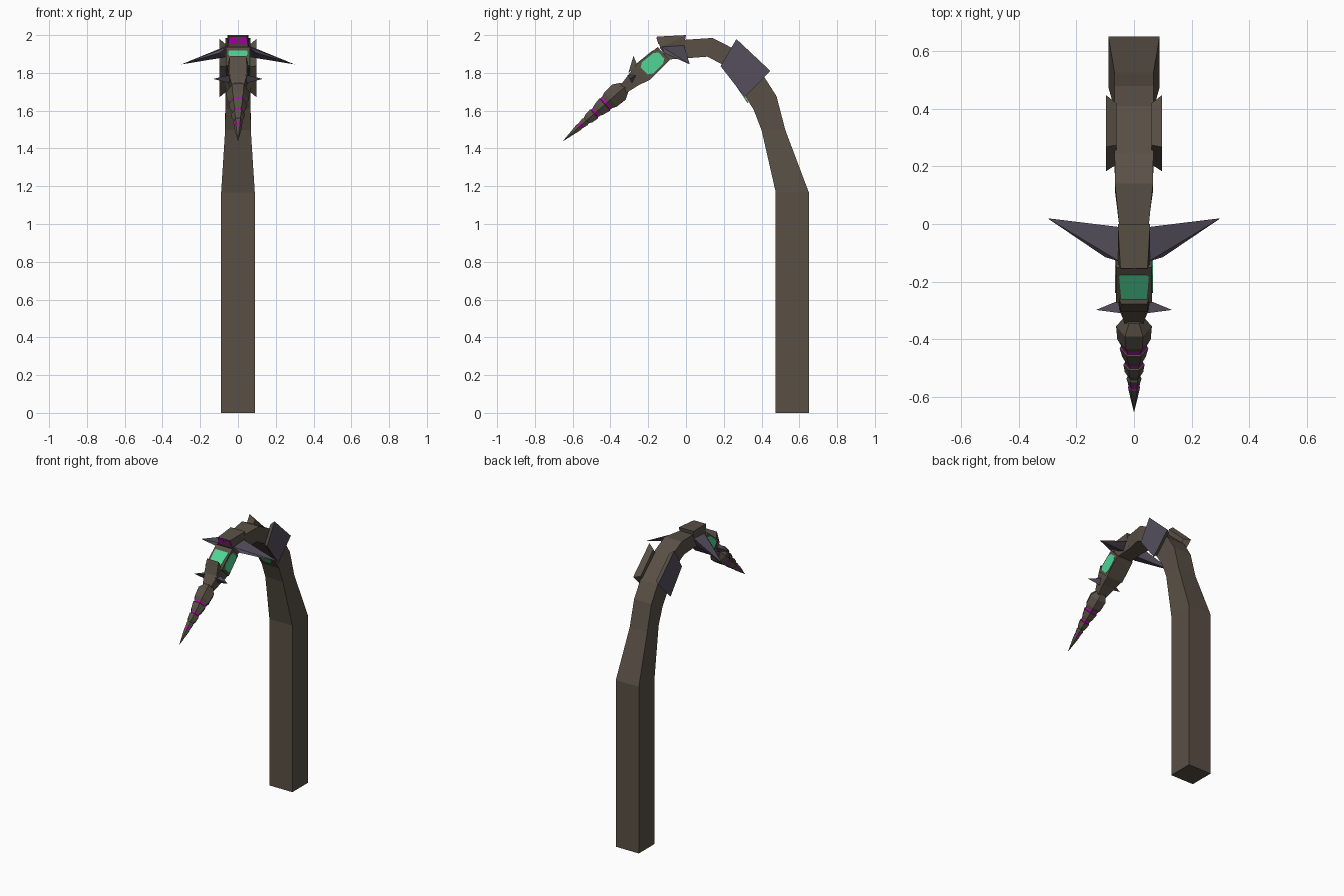
import bpy, bmesh, math
from mathutils import Vector

if "Cube" in bpy.data.objects:
    bpy.data.objects.remove(bpy.data.objects["Cube"])


def material(name, rgb):
    m = bpy.data.materials.new(name)
    m.diffuse_color = (*rgb, 1)
    m.use_nodes = True
    m.node_tree.nodes["Principled BSDF"].inputs["Base Color"].default_value = m.diffuse_color
    return m


BROWN = material("brown_hide", (0.10, 0.08, 0.06))
PURPLE = material("dusky_purple", (0.09, 0.078, 0.108))
GREEN = material("glow_green", (0.08, 0.66, 0.30))
MAGENTA = material("magenta", (0.52, 0.0, 0.52))


def loft(name, rings, mats, bands=None):
    """Skin rings of points; bands gives a material index per gap."""
    bm = bmesh.new()
    vr = [[bm.verts.new(p) for p in r] for r in rings]
    n = len(rings[0])
    for k in range(len(vr) - 1):
        for i in range(n):
            j = (i + 1) % n
            f = bm.faces.new((vr[k][i], vr[k][j], vr[k + 1][j], vr[k + 1][i]))
            f.material_index = bands[k] if bands else 0
    for k, r in ((-1, vr[0]), (len(vr) - 1, vr[-1])):
        f = bm.faces.new(r)
        f.material_index = bands[k] if bands and k >= 0 else 0
    return finish(name, bm, mats)


def finish(name, bm, mats):
    bmesh.ops.recalc_face_normals(bm, faces=bm.faces[:])
    me = bpy.data.meshes.new(name)
    bm.to_mesh(me)
    bm.free()
    for m in mats:
        me.materials.append(m)
    ob = bpy.data.objects.new(name, me)
    bpy.context.collection.objects.link(ob)
    return ob


def hull(name, points, mat):
    bm = bmesh.new()
    for p in points:
        bm.verts.new(p)
    bmesh.ops.convex_hull(bm, input=bm.verts[:])
    bmesh.ops.dissolve_limit(bm, angle_limit=0.01, verts=bm.verts[:], edges=bm.edges[:])
    return finish(name, bm, [mat])


def section(top, bottom, w):
    """Rectangular cross-section from two side-profile points."""
    return [(-w, *top), (w, *top), (w, *bottom), (-w, *bottom)]


def beam(name, stations):
    return loft(name, [section(*s) for s in stations], [BROWN])


def panel(name, corners, mat, chamfer=0.18, thick=0.006):
    """Thin plate with clipped corners lying on a quad."""
    c = [Vector(p) for p in corners]
    pts = []
    for i in range(4):
        pts.append(c[i].lerp(c[i - 1], chamfer))
        pts.append(c[i].lerp(c[(i + 1) % 4], chamfer))
    nrm = (c[1] - c[0]).cross(c[3] - c[0]).normalized() * thick / 2
    return loft(name, [[p - nrm for p in pts], [p + nrm for p in pts]], [mat])


# Tall post and curved neck
beam("curved_arm", [
    ((0.65, 0.0), (0.475, 0.0), 0.089),
    ((0.65, 1.168), (0.475, 1.168), 0.089),
    ((0.526, 1.497), (0.40, 1.497), 0.068),
    ((0.479, 1.677), (0.357, 1.608), 0.067),
    ((0.41, 1.785), (0.31, 1.68), 0.067),
    ((0.246, 1.931), (0.198, 1.841), 0.067),
    ((0.14, 1.985), (0.114, 1.886), 0.066),
    ((-0.008, 1.975), (0.008, 1.878), 0.051),
])
panel("underside_window", [(-0.04, 0.328, 1.642), (0.04, 0.328, 1.642),
                           (0.04, 0.265, 1.736), (-0.04, 0.265, 1.736)], GREEN)

# Head link, window box and snout
beam("head_link", [
    ((-0.005, 1.972), (0.005, 1.88), 0.05),
    ((-0.14, 1.935), (-0.095, 1.87), 0.055),
])
box = [(-0.15, 1.937), (-0.087, 1.868), (-0.193, 1.762), (-0.272, 1.838)]
beam("window_box", [(box[0], box[1], 0.063), (box[3], box[2], 0.063)])
beam("snout", [
    ((-0.258, 1.848), (-0.19, 1.764), 0.058),
    ((-0.305, 1.79), (-0.25, 1.735), 0.048),
    ((-0.345, 1.737), (-0.315, 1.695), 0.032),
])
hull("brow_ridge", [(s * w, y, z) for s in (-1, 1) for w, y, z in
                    ((0.045, -0.278, 1.89), (0.053, -0.255, 1.835), (0.048, -0.305, 1.80))], BROWN)

# Head crest with a pair of eyes
hull("head_crest", [(s * w, y, z) for s in (-1, 1) for w, y, z in
                    ((0.056, 0.0, 2.0), (0.047, -0.155, 1.992),
                     (0.052, -0.01, 1.945), (0.055, -0.137, 1.935))], BROWN)

# Window on top of the box
c = [Vector((0, *p)) for p in box]
t0, t1 = c[0].lerp(c[3], 0.22), c[0].lerp(c[3], 0.92)
panel("top_window", [(-0.052, t0.y, t0.z), (0.052, t0.y, t0.z),
                     (0.044, t1.y, t1.z), (-0.044, t1.y, t1.z)], GREEN, 0.05)

for side, s in (("left", -1), ("right", 1)):
    # Eye on the front face of the crest
    panel(side + "_eye", [(s * 0.006, -0.154, 1.987), (s * 0.044, -0.154, 1.987),
                          (s * 0.048, -0.144, 1.955), (s * 0.006, -0.144, 1.955)], MAGENTA, 0.08)

    # Side window
    mid = sum(c, Vector()) / 4
    panel(side + "_side_window", [mid.lerp(p, 0.80) + Vector((s * 0.063, 0, 0)) for p in c], GREEN, 0.2)

    # Flared shoulder plate: brown bevels, purple outer face
    q = [Vector((0, *p)) for p in ((0.267, 1.979), (0.447, 1.81), (0.31, 1.672), (0.183, 1.836))]
    m = sum(q, Vector()) / 4
    loft(side + "_shoulder_plate",
         [[m.lerp(p, 0.80) + Vector((s * 0.06, 0, 0)) for p in q],
          [p + Vector((s * 0.097, 0, 0)) for p in q]], [BROWN, PURPLE], [0, 1])

    # Large swept horn
    hull(side + "_horn", [(s * 0.05, -0.13, 1.94), (s * 0.055, -0.01, 1.945),
                          (s * 0.055, -0.04, 1.885), (s * 0.10, -0.115, 1.905),
                          (s * 0.30, 0.02, 1.845)], PURPLE)

    # Small cheek spike
    hull(side + "_cheek_spike", [(s * 0.04, -0.26, 1.79), (s * 0.04, -0.31, 1.79),
                                 (s * 0.04, -0.285, 1.745), (s * 0.132, -0.298, 1.768)], PURPLE)

# Segmented stinger: (distance along axis, radius, material of next band)
profile = [
    (-0.08, 0.035, 0), (-0.04, 0.062, 0), (0.02, 0.058, 0), (0.045, 0.046, 1),
    (0.056, 0.045, 0), (0.06, 0.05, 0), (0.10, 0.041, 0), (0.12, 0.032, 1),
    (0.131, 0.031, 0), (0.135, 0.037, 0), (0.17, 0.032, 0), (0.19, 0.022, 0),
    (0.20, 0.026, 0), (0.222, 0.021, 1), (0.236, 0.019, 0), (0.24, 0.021, 0),
    (0.265, 0.017, 0), (0.352, 0.001, 0),
]
base = Vector((0, -0.385, 1.672))
axis = Vector((0, -0.753, -0.659))
up = Vector((0, -0.659, 0.753))
rings = []
for d, r, _ in profile:
    ring = []
    for i in range(6):
        a = i * math.pi / 3
        ring.append(base + axis * d + up * (r * math.sin(a)) + Vector((r * math.cos(a), 0, 0)))
    rings.append(ring)
loft("stinger", rings, [BROWN, MAGENTA], [b for _, _, b in profile])
